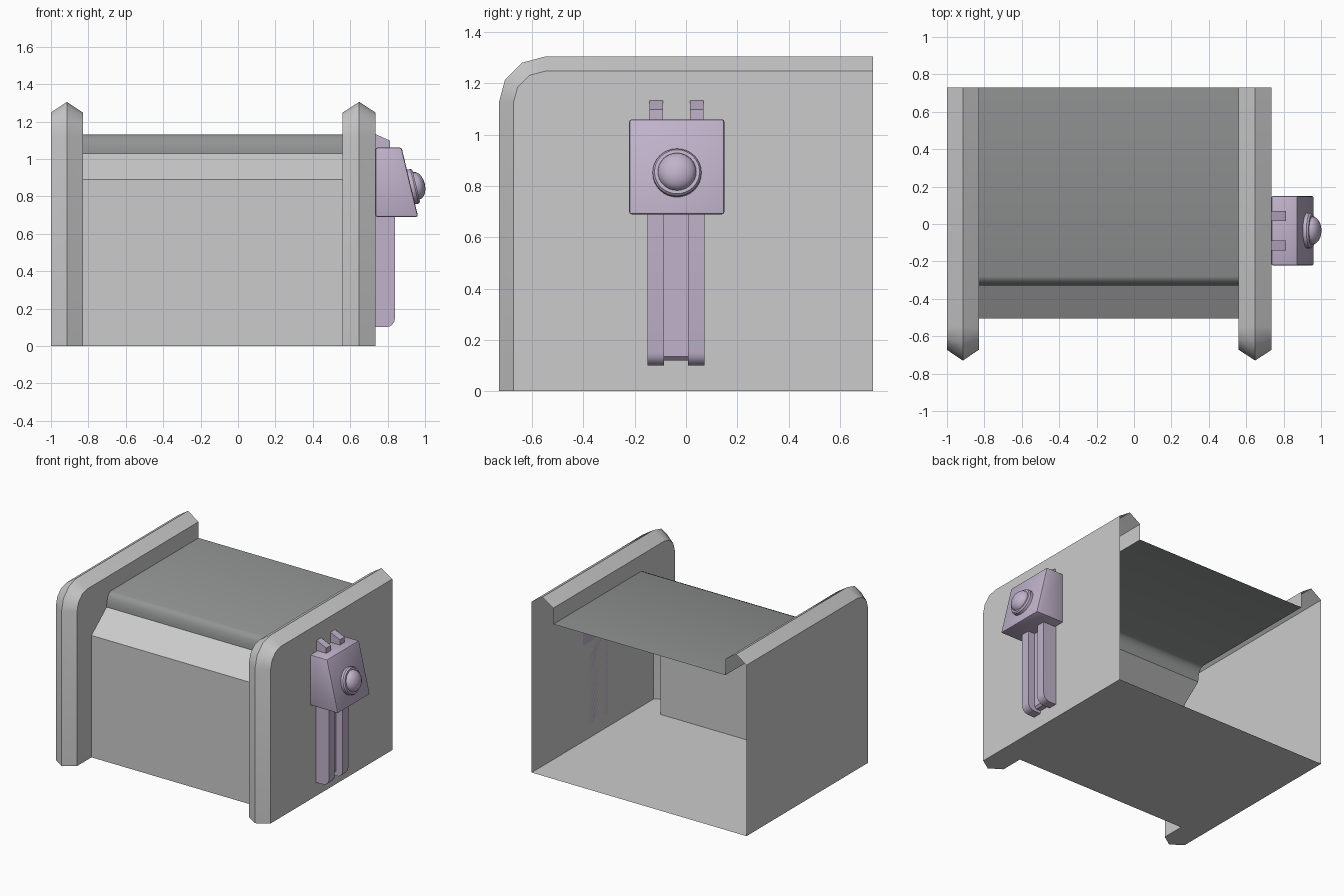
import bpy, bmesh, math
from mathutils import Vector, Matrix

if "Cube" in bpy.data.objects:
    bpy.data.objects.remove(bpy.data.objects["Cube"])


def material(name, rgb):
    m = bpy.data.materials.new(name)
    m.diffuse_color = (*rgb, 1)
    m.use_nodes = True
    m.node_tree.nodes["Principled BSDF"].inputs["Base Color"].default_value = m.diffuse_color
    return m


PURPLE = material("purple_grey", (0.53, 0.45, 0.60))
DARK = material("dark_grey", (0.29, 0.30, 0.30))


def finish(name, bm, mat=None, angle=32, flip_check=True):
    bmesh.ops.remove_doubles(bm, verts=bm.verts, dist=1e-5)
    if flip_check:
        bmesh.ops.recalc_face_normals(bm, faces=bm.faces)
    me = bpy.data.meshes.new(name)
    bm.to_mesh(me)
    bm.free()
    me.shade_smooth()
    me.set_sharp_from_angle(angle=math.radians(angle))
    ob = bpy.data.objects.new(name, me)
    bpy.context.collection.objects.link(ob)
    if mat:
        me.materials.append(mat)
    return ob


def strip(bm, a, b):
    """Quads between two equally long point rows."""
    for i in range(len(a) - 1):
        bm.faces.new([bm.verts.new(p) for p in (a[i], a[i + 1], b[i + 1], b[i])])


def face(bm, pts):
    return bm.faces.new([bm.verts.new(p) for p in pts])


def at_x(x, prof):
    return [(x, y, z) for y, z in prof]


def side_profile(inset):
    """Panel outline with a rounded upper front corner, as (y, z)."""
    r = 0.18 - inset
    arc = [(-0.55 - r * math.cos(math.radians(a)), 1.125 + r * math.sin(math.radians(a)))
           for a in (0, 30, 60, 90)]
    return [(-0.73 + inset, 0)] + arc + [(0.73, 1.305 - inset)]


RIDGE, EDGE = side_profile(0), side_profile(0.057)
FRONT = [(-0.505, 0), (-0.505, 0.89), (-0.33, 1.03)]
CURVE = [(-0.33, 1.03), (-0.328, 1.06), (-0.319, 1.095), (-0.303, 1.12), (-0.28, 1.13)]
TOP = CURVE + [(0.73, 1.13)]
XL, XR = (-1, -0.915, -0.83), (0.735, 0.648, 0.56)     # outer, ridge, inner

# side panels: hollow shells with a ridged rim, open at the back
for name, (xo, xm, xi) in (("left_panel", XL), ("right_panel", XR)):
    bm = bmesh.new()
    face(bm, at_x(xo, EDGE) + [(xo, 0.73, 0)])
    strip(bm, at_x(xo, EDGE), at_x(xm, RIDGE))
    strip(bm, at_x(xm, RIDGE), at_x(xi, EDGE))
    face(bm, at_x(xi, EDGE) + at_x(xi, (FRONT + TOP[1:])[::-1]))
    finish(name, bm)

# front wall with its sloped upper part
bm = bmesh.new()
strip(bm, at_x(XL[2], FRONT), at_x(XR[2], FRONT))
finish("front_wall", bm)

# dark rounded top sheet
bm = bmesh.new()
strip(bm, at_x(XL[2], TOP), at_x(XR[2], TOP))
finish("top_sheet", bm, DARK, 40)

# floor, following the feet of both panels
bm = bmesh.new()
feet = lambda xs: [(xs[0], 0.73, 0), (xs[0], -0.673, 0), (xs[1], -0.73, 0),
                   (xs[2], -0.673, 0), (xs[2], -0.505, 0)]
face(bm, feet(XL) + feet(XR)[::-1])
finish("floor", bm)


def extrude_y(name, prof, y0, y1, bevel=0):
    """Closed (x, z) profile extruded along y."""
    bm = bmesh.new()
    f = face(bm, [(x, y0, z) for x, z in prof])
    ext = bmesh.ops.extrude_face_region(bm, geom=[f])["geom"]
    for v in ext:
        if isinstance(v, bmesh.types.BMVert):
            v.co.y = y1
    if bevel:
        bmesh.ops.bevel(bm, geom=bm.edges[:], offset=bevel, segments=2,
                        profile=0.5, affect='EDGES')
    return finish(name, bm, PURPLE)


# lever track: two rails with rounded lower ends, a recessed web and top prongs
r = 0.05
rail = [(0.735, 0.7), (0.735, 0.1)] + [
    (0.84 - r + r * math.sin(math.radians(a)), 0.1 + r - r * math.cos(math.radians(a)))
    for a in (0, 22.5, 45, 67.5, 90)] + [(0.84, 0.7)]
prong = [(0.735, 1.05), (0.735, 1.133), (0.812, 1.098), (0.812, 1.05)]
for side, y0, y1 in (("front", -0.15, -0.085), ("back", 0.008, 0.073)):
    extrude_y(side + "_rail", rail, y0, y1)
    extrude_y(side + "_prong", prong, y0 + 0.008, y1 - 0.004)
extrude_y("track_web", [(0.735, 0.7), (0.735, 0.12), (0.77, 0.12), (0.785, 0.135), (0.785, 0.7)],
          -0.085, 0.008)

# lever block with slanted face
extrude_y("lever_block", [(0.735, 1.06), (0.875, 1.06), (0.963, 0.69), (0.735, 0.69)],
          -0.222, 0.15, 0.01)

# round button: collar and dome turned about the slanted face's normal
prof = [(0.095, -0.02), (0.095, 0.02), (0.088, 0.03), (0.075, 0.03)]
prof += [(0.075 * math.cos(math.radians(a)), 0.03 + 0.047 * math.sin(math.radians(a)))
         for a in (18, 36, 54, 72, 90)]
bm = bmesh.new()
vs = [bm.verts.new((p, 0, h)) for p, h in prof]
es = [bm.edges.new(p) for p in zip(vs, vs[1:])]
bmesh.ops.spin(bm, geom=vs + es, cent=(0, 0, 0), axis=(0, 0, 1),
               angle=math.tau, steps=32)
n = Vector((0.37, 0, 0.088)).normalized()
rot = n.to_track_quat('Z', 'Y').to_matrix().to_4x4()
bm.transform(Matrix.Translation((0.924, -0.035, 0.849)) @ rot)
finish("button", bm, PURPLE)
